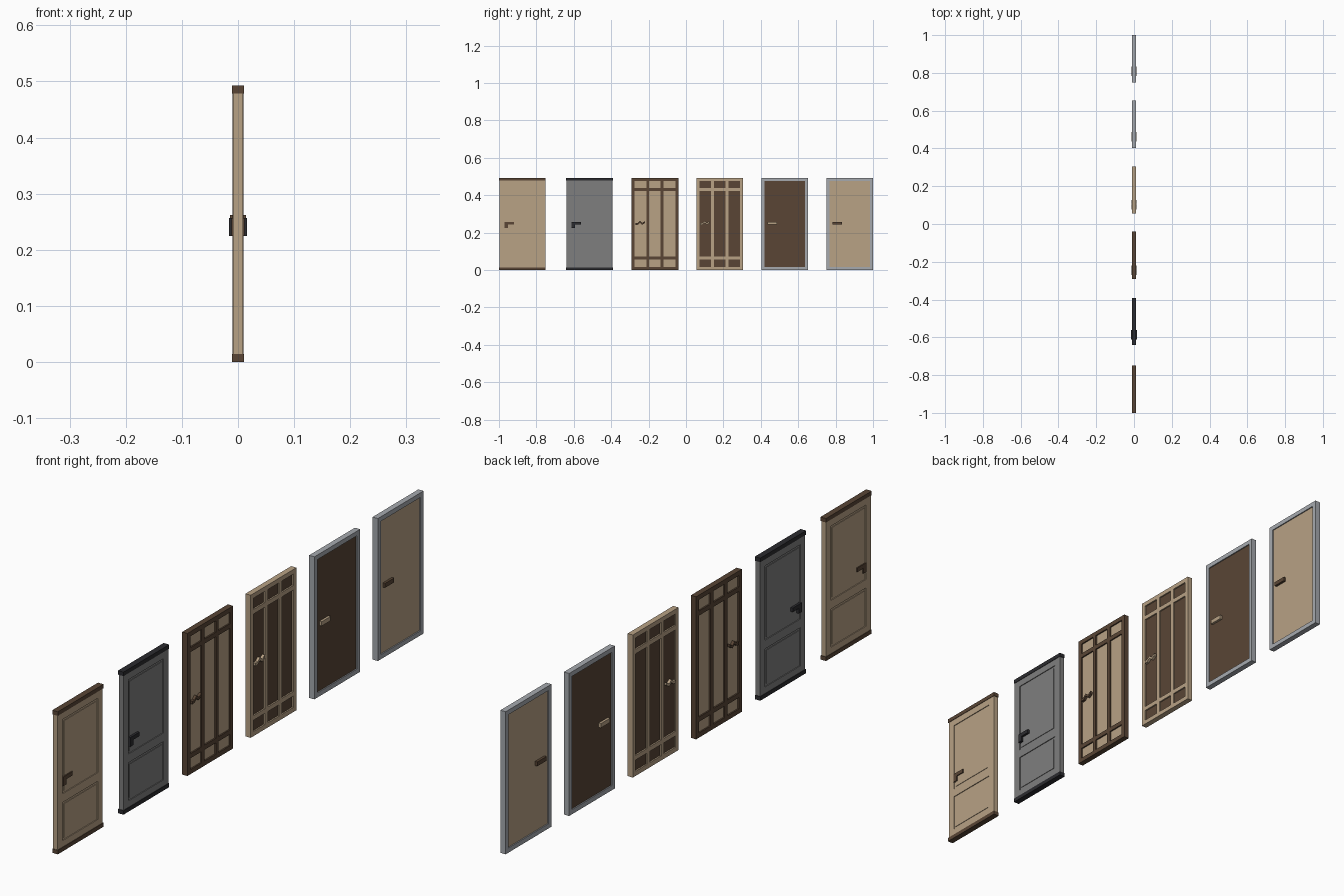
import bpy, bmesh
from mathutils import Vector

if "Cube" in bpy.data.objects:
    bpy.data.objects.remove(bpy.data.objects["Cube"])


def mat(name, rgb):
    m = bpy.data.materials.new(name)
    m.diffuse_color = (*rgb, 1)
    m.use_nodes = True
    m.node_tree.nodes["Principled BSDF"].inputs["Base Color"].default_value = m.diffuse_color
    return m


BROWN = mat("brown", (0.10, 0.06, 0.036))
TAN = mat("tan", (0.48, 0.36, 0.235))
GREY = mat("grey", (0.21, 0.21, 0.21))
BLACK = mat("black", (0.024, 0.024, 0.028))
SILVER = mat("silver", (0.38, 0.40, 0.43))
H, W = 0.493, 0.125          # door height and half width


def finish(bm, name, material, yc):
    bmesh.ops.recalc_face_normals(bm, faces=bm.faces)
    me = bpy.data.meshes.new(name)
    bm.to_mesh(me)
    bm.free()
    me.materials.append(material)
    ob = bpy.data.objects.new(name, me)
    ob.location.y = yc
    bpy.context.collection.objects.link(ob)
    return ob


def boxes(name, material, yc, specs):
    """Each spec is (x0, x1, y0, y1, z0, z1) with y relative to the door centre."""
    bm = bmesh.new()
    for x0, x1, y0, y1, z0, z1 in specs:
        vs = bmesh.ops.create_cube(bm, size=1)["verts"]
        for v in vs:
            v.co = Vector((x0 if v.co.x < 0 else x1,
                           y0 if v.co.y < 0 else y1,
                           z0 if v.co.z < 0 else z1))
    return finish(bm, name, material, yc)


def both_faces(specs):
    """Mirror the boxes to the other face of the door."""
    return specs + [(-b, -a, *rest) for a, b, *rest in specs]


def lever(n, material, yc, depth, y0=-0.092, y1=-0.042):
    boxes(f"handle_{n}", material, yc,
          both_faces([(0.004, depth, y0, y1, 0.242, 0.257)]))


def panelled_door(n, yc, body, trim, depth):
    t, s, e = 0.0088, 0.096, W - 0.002
    # stiles, rails, recessed core and raised panels
    specs = [(-t, t, -e, -s, 0.014, H - 0.014), (-t, t, s, e, 0.014, H - 0.014)]
    specs += [(-t, t, -s, s, a, b) for a, b in
              ((0.014, 0.036), (0.168, 0.198), (0.455, H - 0.014))]
    for a, b in ((0.036, 0.168), (0.198, 0.455)):
        specs.append((-0.006, 0.006, -s, s, a, b))
        specs.append((-0.0078, 0.0078, -s + 0.008, s - 0.008, a + 0.008, b - 0.008))
    boxes(f"door_body_{n}", body, yc, specs)
    # caps at top and bottom
    boxes(f"end_caps_{n}", trim, yc, [(-0.0105, 0.0105, -W, W, 0, 0.014),
                                      (-0.0105, 0.0105, -W, W, H - 0.014, H)])
    # L-shaped handle
    boxes(f"handle_{n}", trim, yc, both_faces([
        (0.004, depth, -0.095, -0.078, 0.225, 0.257),
        (0.004, depth, -0.078, -0.045, 0.243, 0.257)]))


def lattice_door(n, yc, frame, panel):
    t, w = 0.010, 0.016
    cols = [-W, -0.0465, 0.0305, W - w]
    # full-height bars with short rails between them
    specs = [(-t, t, c, c + w, 0, H) for c in cols]
    for a, b in zip(cols, cols[1:]):
        specs += [(-t, t, a + w, b, z0, z1) for z0, z1 in
                  ((0, 0.016), (0.055, 0.071), (0.422, 0.438), (H - 0.016, H))]
    boxes(f"lattice_frame_{n}", frame, yc, specs)
    boxes(f"panel_{n}", panel, yc, [(-0.005, 0.005, -W + 0.01, W - 0.01, 0.01, H - 0.01)])
    # wavy handle: zigzag ribbon extruded away from each face
    path = [(-0.104, 0.246), (-0.092, 0.247), (-0.080, 0.257),
            (-0.068, 0.247), (-0.054, 0.256)]
    bm = bmesh.new()
    for s in (-1, 1):
        outline = [(y, z - 0.005) for y, z in path] + [(y, z + 0.005) for y, z in path[::-1]]
        f = bm.faces.new([bm.verts.new((s * 0.004, y, z)) for y, z in outline])
        ext = bmesh.ops.extrude_face_region(bm, geom=[f], use_keep_orig=True)["geom"]
        for v in ext:
            if isinstance(v, bmesh.types.BMVert):
                v.co.x = s * 0.0145
    finish(bm, f"wavy_handle_{n}", frame, yc)


def framed_door(n, yc, panel, handle):
    t, w = 0.010, 0.016
    boxes(f"outer_frame_{n}", SILVER, yc, [
        (-t, t, -W, -W + w, 0, H), (-t, t, W - w, W, 0, H),
        (-t, t, -W + w, W - w, 0, w), (-t, t, -W + w, W - w, H - w, H)])
    boxes(f"panel_{n}", panel, yc, [(-0.006, 0.006, -W + 0.01, W - 0.01, 0.01, H - 0.01)])
    lever(n, handle, yc, 0.0145)


# six doors in a row along y
panelled_door(1, -0.875, TAN, BROWN, 0.0115)
panelled_door(2, -0.516, GREY, BLACK, 0.016)
lattice_door(3, -0.166, BROWN, TAN)
lattice_door(4, 0.180, TAN, BROWN)
framed_door(5, 0.528, BROWN, TAN)
framed_door(6, 0.875, TAN, BROWN)
